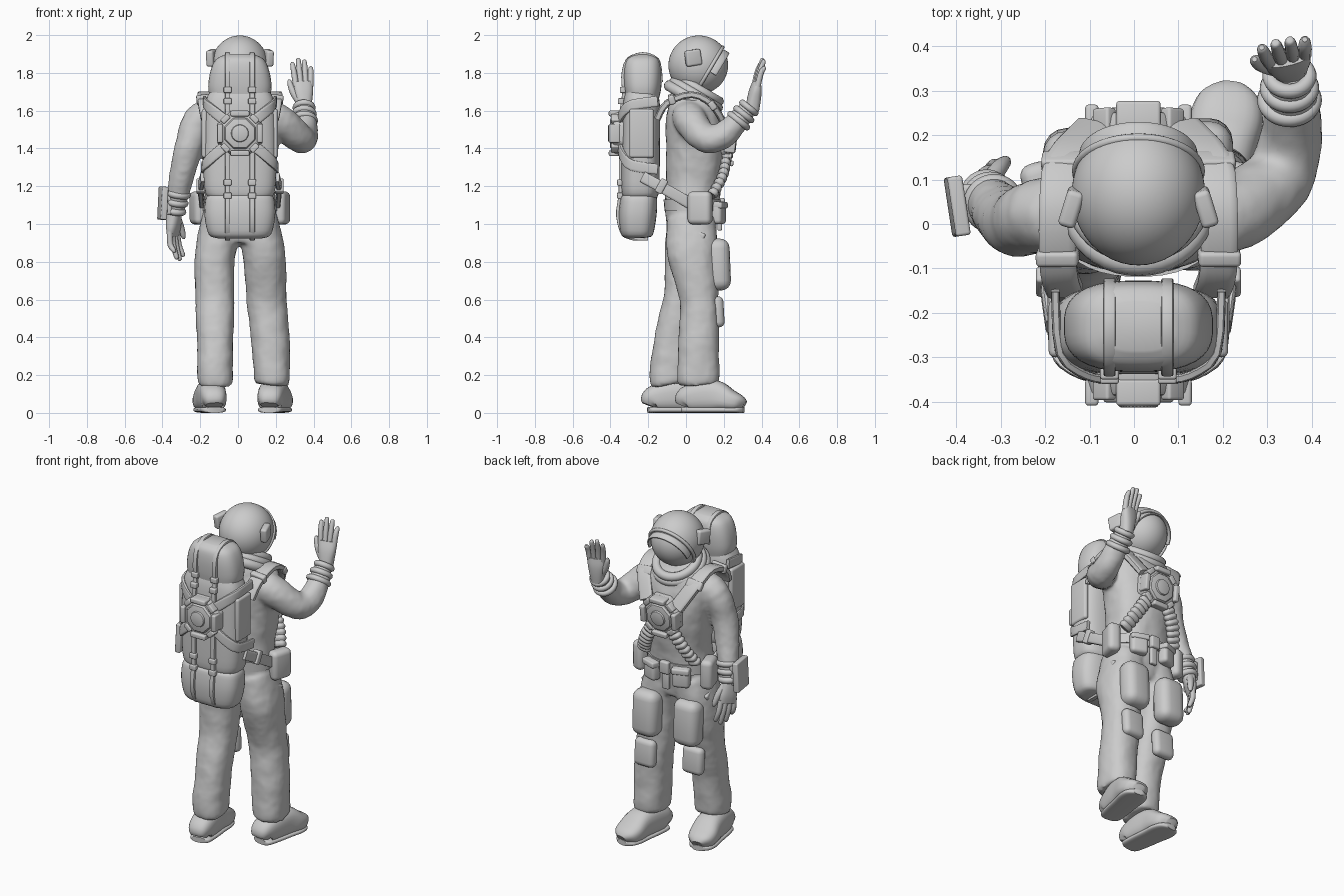
import bpy, bmesh, math
from mathutils import Vector, Matrix, Euler

if "Cube" in bpy.data.objects:
    bpy.data.objects.remove(bpy.data.objects["Cube"])

CX = 0.01  # body centre line
SIDES = ((-1, "left"), (1, "right"))


def finish(name, bm, mat=Matrix(), angle=0.7):
    bmesh.ops.recalc_face_normals(bm, faces=bm.faces)
    me = bpy.data.meshes.new(name)
    bm.to_mesh(me)
    bm.free()
    me.shade_smooth()
    me.set_sharp_from_angle(angle=angle)
    ob = bpy.data.objects.new(name, me)
    ob.matrix_world = mat
    bpy.context.collection.objects.link(ob)
    return ob


def sweep(name, rows, side=(1, 0, 0), n=24, p=2.0, sub=4):
    """Superellipse section swept along rows of (x, y, z, half width, half depth)."""
    r = [Vector(q) for q in rows]
    path = []
    for i in range(len(r) - 1):
        a, b, c, d = r[max(i - 1, 0)], r[i], r[i + 1], r[min(i + 2, len(r) - 1)]
        for k in range(sub):
            t = k / sub
            path.append((b * 2 + (c - a) * t + (a * 2 - b * 5 + c * 4 - d) * t * t
                         + (b * 3 - a - c * 3 + d) * t ** 3) * 0.5)
    path.append(r[-1])
    pos = [Vector(q[:3]) for q in path]
    bm, rings = bmesh.new(), []
    for i, q in enumerate(path):
        T = (pos[min(i + 1, len(pos) - 1)] - pos[max(i - 1, 0)]).normalized()
        S = Vector(side)
        S = (S - T * S.dot(T)).normalized()
        N = T.cross(S)
        ring = []
        for j in range(n):
            th = 2 * math.pi * (j + 0.5) / n
            c, s = math.cos(th), math.sin(th)
            u = math.copysign(abs(c) ** (2 / p), c) * q[3]
            v = math.copysign(abs(s) ** (2 / p), s) * q[4]
            ring.append(bm.verts.new(pos[i] + S * u + N * v))
        rings.append(ring)
    for A, B in zip(rings, rings[1:]):
        for j in range(n):
            bm.faces.new((A[j], A[(j + 1) % n], B[(j + 1) % n], B[j]))
    bm.faces.new(rings[0][::-1])
    bm.faces.new(rings[-1])
    return finish(name, bm)


def tube(name, rows, **kw):
    return sweep(name, [(*q, q[3]) for q in rows], **kw)


def strap(name, pts, w, t, side):
    return sweep(name, [(*q, w, t) for q in pts], side=side, n=12, p=5, sub=3)


def box(name, loc, dims, bev=0.01, rot=(0, 0, 0), base=Matrix()):
    bm = bmesh.new()
    bmesh.ops.create_cube(bm, size=1)
    bmesh.ops.scale(bm, vec=dims, verts=bm.verts)
    bmesh.ops.bevel(bm, geom=bm.edges[:], offset=bev, segments=4, profile=0.5, affect='EDGES')
    return finish(name, bm, base @ Matrix.Translation(loc) @ Euler(rot).to_matrix().to_4x4())


def ring(name, loc, axis, R, r, sx=1.0):
    bpy.ops.mesh.primitive_torus_add(major_radius=R, minor_radius=r, major_segments=40, minor_segments=10)
    ob = bpy.context.object
    ob.name = name
    rot = Vector((0, 0, 1)).rotation_difference(Vector(axis)).to_matrix().to_4x4()
    ob.matrix_world = Matrix.Translation(loc) @ rot @ Matrix.Diagonal((sx, 1, 1, 1))
    ob.data.shade_smooth()


def disc(name, base, y, R, h, n, bev):
    bm = bmesh.new()
    bmesh.ops.create_cone(bm, cap_ends=True, segments=n, radius1=R, radius2=R * 0.88, depth=h)
    bmesh.ops.bevel(bm, geom=bm.edges[:], offset=bev, segments=2, profile=0.5, affect='EDGES')
    finish(name, bm, base @ Matrix.Translation((0, y, 0)) @ Matrix.Rotation(math.pi / 2, 4, 'X')
           @ Matrix.Rotation(math.pi / n, 4, 'Z'), 0.5)


# Suit: torso, legs and arms fused by a voxel remesh
suit = [
    sweep("suit", [(CX, .03, .9, .16, .11), (CX, .03, 1.06, .19, .14), (CX, .04, 1.2, .18, .145),
                   (CX, .05, 1.35, .195, .155), (CX, .05, 1.5, .215, .158), (CX, .04, 1.6, .21, .142),
                   (CX, .03, 1.67, .155, .12), (CX, .03, 1.72, .11, .1)], n=32, p=2.3),
    sweep("left_leg", [(-.12, -.09, .15, .083, .09), (-.12, -.09, .19, .093, .103), (-.12, -.065, .4, .095, .1),
                       (-.122, -.015, .6, .102, .105), (-.122, .02, .84, .106, .133), (-.08, .03, 1.02, .11, .13)], p=2.3),
    sweep("right_leg", [(.18, .065, .15, .085, .097), (.18, .065, .19, .095, .112), (.17, .068, .4, .1, .105),
                        (.152, .07, .6, .106, .1), (.138, .035, .84, .11, .133), (.1, .03, 1.02, .11, .13)], p=2.3),
    tube("left_arm", [(-.12, .02, 1.57, .095), (-.21, .02, 1.54, .085), (-.26, 0, 1.4, .074), (-.295, .02, 1.27, .066),
                      (-.32, .05, 1.15, .056), (-.333, .065, 1.05, .042)]),
    tube("right_arm", [(.13, .02, 1.57, .095), (.23, .03, 1.54, .088), (.325, .1, 1.455, .076), (.352, .19, 1.465, .07),
                       (.355, .27, 1.54, .06), (.35, .335, 1.62, .046)], side=(.75, -.51, .58)),
]
bpy.ops.object.select_all(action='DESELECT')
for ob in suit:
    ob.select_set(True)
bpy.context.view_layer.objects.active = suit[0]
bpy.ops.object.join()
mod = suit[0].modifiers.new("fuse", 'REMESH')
mod.mode, mod.voxel_size, mod.use_smooth_shade = 'VOXEL', 0.012, True
mod = suit[0].modifiers.new("soften", 'SMOOTH')
mod.iterations = 5
folds = bpy.data.textures.new("folds", 'CLOUDS')
folds.noise_scale = 0.12
mod = suit[0].modifiers.new("folds", 'DISPLACE')
mod.texture, mod.strength, mod.mid_level = folds, 0.012, 0.4

# Boots with soles
prof = [(0, .045, .07), (.02, .066, .13), (.1, .075, .165), (.18, .078, .165), (.25, .083, .12), (.3, .07, .09), (.325, .035, .06)]
for name, heel, d in (("left", (-.125, -.2), (-.13, 1)), ("right", (.165, -.02), (.17, 1))):
    P = lambda t: (heel[0] + d[0] * t, heel[1] + d[1] * t)
    sweep(name + "_boot", [(*P(t), .006 + h / 2, a, h / 2) for t, a, h in prof], p=2.7)
    sweep(name + "_sole", [(*P(t), .016, a * .95, .016) for t, a, h in prof], p=3)


# Gloves
def hand(name, o, u, v, curl):
    o, u, v = Vector(o), Vector(u).normalized(), Vector(v).normalized()
    w = u.cross(v)
    at = lambda l, s, c=0: o + u * l + v * s + w * c
    sweep(name + "_palm", [(*at(-.03, 0), .036, .036), (*at(.03, 0), .045, .035), (*at(.08, 0), .052, .03),
                           (*at(.125, 0), .048, .019)], side=v, p=2.5)
    for k, tip in enumerate((.21, .245, .253, .232)):
        s = (k - 1.5) * .026
        tube(f"{name}_finger_{k + 1}", [(*at(.1, s), .016), (*at(.17, s * 1.15, curl * .3), .0155),
             (*at(tip - .012, s * 1.25, curl), .0125), (*at(tip, s * 1.26, curl * 1.15), .006)], side=v, n=10, sub=3)
    tube(name + "_thumb", [(*at(.02, .025), .022), (*at(.07, .055, curl * .3), .019), (*at(.12, .07, curl * .6), .014),
         (*at(.138, .072, curl * .7), .006)], side=w, n=10, sub=3)


hand("left_glove", (-.338, .07, 1.06), (-.01, .04, -.24), (.5, .87, 0), .035)
hand("right_glove", (.35, .355, 1.63), (-.012, .04, .25), (-.97, -.22, 0), -.015)

# Wrist cuffs and forearm display
for i in range(3):
    ring(f"left_cuff_{i + 1}", (-.333 + .008 * i, .064 - .009 * i, 1.07 + .045 * i), (.15, -.2, 1), .042 + .004 * i, .018)
    ring(f"right_cuff_{i + 1}", (.35, .333 - .027 * i, 1.615 - .034 * i), (0, .62, .78), .044 + .006 * i, .017)
box("wrist_display", (-.398, .04, 1.11), (.034, .135, .175), .007, (0, .05, .15))
box("wrist_display_mount", (-.37, .05, 1.11), (.04, .08, .12), .01)

# Helmet: open hood, visor and tilted rims
hc, vn = Vector((CX, .068, 1.84)), Vector((0, .86, -.51))
for name, R in (("helmet_hood", .158), ("visor", .152)):
    bm = bmesh.new()
    bmesh.ops.create_uvsphere(bm, u_segments=48, v_segments=32, radius=R)
    bmesh.ops.bisect_plane(bm, geom=bm.verts[:] + bm.edges[:] + bm.faces[:], plane_co=vn * .055, plane_no=vn,
                           clear_outer=name != "visor", clear_inner=name == "visor")
    finish(name, bm, Matrix.Translation(hc) @ Matrix.Diagonal((.95, 1.02, 1, 1)))
ring("visor_rim", hc + vn * .06, vn, .146, .01, .96)
# Raised brow across the top of the visor
brow = []
for i in range(13):
    a = math.pi * (i / 12)
    q = hc + vn * .088 + Vector((math.cos(a) * .128, 0, 0)) + Vector((0, .51, .86)) * math.sin(a) * .133
    brow.append((*q, .02, .007))
sweep("visor_brow", brow, side=vn, n=12, p=3, sub=2)
for s, name in SIDES:
    box(name + "_ear_box", (CX + s * .15, .038, 1.88), (.04, .085, .085), .012, (.15, 0, s * .3))

# Tilted neck collar
for i, (R, r) in enumerate(((.142, .03), (.135, .026), (.12, .026))):
    ring(f"collar_{i + 1}", (CX, .035 + .018 * i, 1.66 + .025 * i), (0, .58, 1), R, r, 1.0)

# Backpack: lower bag, main bag, top roll
sweep("pack_lower", [(CX, -.26, .925, .12, .05), (CX, -.26, .945, .165, .085), (CX, -.257, 1.04, .187, .1),
                     (CX, -.25, 1.13, .182, .098), (CX, -.25, 1.16, .16, .085)], n=36, p=3)
sweep("pack_main", [(CX, -.242, 1.14, .165, .09), (CX, -.242, 1.19, .188, .101), (CX, -.24, 1.4, .195, .102),
                    (CX, -.237, 1.62, .187, .1), (CX, -.235, 1.7, .16, .085)], n=36, p=3)
sweep("pack_roll", [(CX, -.232, 1.67, .16, .09), (CX, -.23, 1.73, .168, .1), (CX, -.23, 1.81, .156, .102),
                    (CX, -.23, 1.87, .128, .09), (CX, -.23, 1.897, .08, .055)], n=36, p=2.8)
yz = [(-.2, .922), (-.32, .935), (-.36, 1.04), (-.348, 1.15), (-.346, 1.25), (-.34, 1.6), (-.328, 1.69),
      (-.333, 1.78), (-.31, 1.865), (-.23, 1.9), (-.15, 1.865), (-.132, 1.75)]
for s, name in SIDES:
    x = CX + s * .065
    strap(name + "_pack_strap", [(x, *q) for q in yz], .014, .01, (1, 0, 0))
    for i, (y, z) in enumerate(((-.35, 1.15), (-.35, 1.22), (-.345, 1.65), (-.335, 1.71))):
        box(f"{name}_pack_buckle_{i + 1}", (x, y, z), (.042, .03, .032), .006)
    # Harness reaching from the rear unit around the pack
    strap(name + "_harness_upper", [(CX + s * .08, -.35, 1.55), (CX + s * .13, -.335, 1.59), (CX + s * .178, -.285, 1.63),
                                    (CX + s * .187, -.15, 1.65)], .028, .01, (0, 0, 1))
    strap(name + "_harness_lower", [(CX + s * .08, -.35, 1.41), (CX + s * .14, -.335, 1.36), (CX + s * .19, -.285, 1.31),
                                    (CX + s * .195, -.15, 1.29)], .028, .01, (0, 0, 1))
    box(name + "_pack_side_pocket", (CX + s * .187, -.235, 1.48), (.03, .13, .26), .014)
    # Shoulder straps with pads, chest hoses, hip straps
    strap(name + "_shoulder_strap", [(CX + s * .165, -.15, 1.56), (CX + s * .18, -.1, 1.64), (CX + s * .182, .03, 1.685),
                                     (CX + s * .168, .14, 1.63), (CX + s * .1, .218, 1.5)], .042, .018, (1, 0, 0))
    box(name + "_shoulder_clip_rear", (CX + s * .182, -.075, 1.66), (.096, .035, .05), .01, (.3, s * .1, 0))
    box(name + "_shoulder_clip_front", (CX + s * .168, .14, 1.63), (.1, .035, .05), .01, (.6, s * .1, 0))
    A, B = Vector((CX + s * .06, .212, 1.36)), Vector((CX + s * .175, .135, 1.15))
    sweep(name + "_ribbed_hose", [(*(A.lerp(B, i / 24) + Vector((s * .3, 1, 0)) * .02 * math.sin(math.pi * i / 24)),
          *((.04, .028) if i % 3 else (.034, .02))) for i in range(25)], n=16, p=2.6, sub=2)
    strap(name + "_hip_strap", [(CX + s * .195, -.23, 1.25), (CX + s * .208, -.12, 1.19), (CX + s * .2, .02, 1.11)],
          .03, .014, (0, .4, 1))
    box(name + "_hip_clip", (CX + s * .208, -.13, 1.2), (.045, .04, .08), .008, (-.5, 0, 0))
    # Belt pouches
    box(name + "_hip_pouch", (CX + s * .218, .075, 1.085), (.075, .13, .175), .028, (0, 0, -s * .3))
    box(name + "_front_pouch", (CX + s * .1, .172, 1.06), (.1, .06, .12), .02, (0, 0, -s * .35))
    box(name + "_pouch_flap", (CX + s * .1, .178, 1.1), (.105, .06, .035), .01, (0, 0, -s * .35))
    box(name + "_hip_flap", (CX + s * .2, .05, .95), (.03, .11, .035), .01, (-.4, 0, -s * .2))

# Belt and buckle
sweep("belt", [(CX, .033, 1.07, .197, .147), (CX, .033, 1.13, .195, .152)], n=40, p=2.3, sub=1)
box("belt_buckle", (CX, .188, 1.1), (.06, .035, .075), .01)
box("belt_tab", (CX, .178, 1.02), (.045, .025, .11), .008)


# Octagonal rear and chest units, facing local -y
def unit(name, loc, rot):
    M = Matrix.Translation(loc) @ Euler(rot).to_matrix().to_4x4()
    disc(name + "_body", M, 0, .133, .06, 8, .01)
    disc(name + "_plate", M, -.03, .095, .03, 8, .006)
    disc(name + "_dial", M, -.043, .05, .025, 32, .004)
    for i in range(4):
        R = M @ Matrix.Rotation(i * math.pi / 2, 4, 'Y')
        box(f"{name}_side_pad_{i + 1}", (0, -.022, .105), (.1, .06, .03), .008, base=R)
        box(f"{name}_corner_pad_{i + 1}", (.077, -.012, .077), (.05, .055, .03), .007, (0, math.pi / 4, 0), R)


unit("rear_unit", (CX, -.357, 1.48), (0, 0, 0))
unit("chest_unit", (CX, .212, 1.43), (.12, 0, math.pi))

# Thigh pouches and knee pads
for name, x, y, ky in (("left", -.122, .15, .1), ("right", .14, .172, .17)):
    box(name + "_thigh_pouch", (x, y, .785), (.165, .125, .275), .052, (.04, 0, 0))
    box(name + "_knee_pad", (x + (.014 if x > 0 else 0), ky, .535), (.135, .062, .165), .03, (.06, 0, 0))
